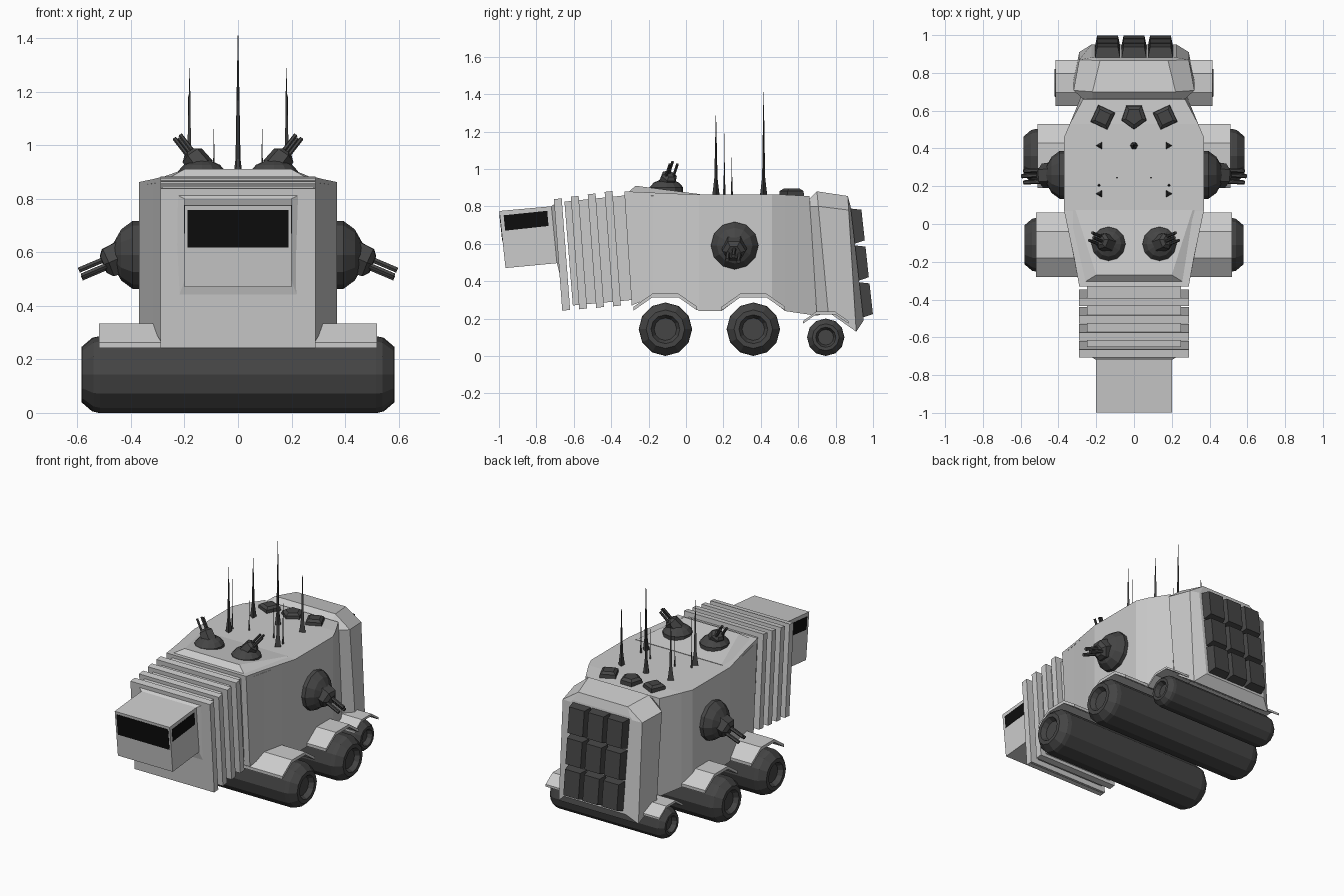
import bpy, bmesh, math
from mathutils import Vector

if "Cube" in bpy.data.objects:
    bpy.data.objects.remove(bpy.data.objects["Cube"])


def material(name, v):
    m = bpy.data.materials.new(name)
    m.diffuse_color = (v, v, v, 1)
    m.use_nodes = True
    m.node_tree.nodes["Principled BSDF"].inputs["Base Color"].default_value = m.diffuse_color
    return m


DARK = material("dark_metal", 0.06)
BLACK = material("black_glass", 0.004)


def loft(name, rings, mat=None, mirror=False):
    """Skin a list of equal-length point rings and cap both ends."""
    bm = bmesh.new()
    vs = [[bm.verts.new(p) for p in ring] for ring in rings]
    n = len(rings[0])
    for a, b in zip(vs, vs[1:]):
        for i in range(n):
            j = (i + 1) % n
            bm.faces.new((a[i], a[j], b[j], b[i]))
    bm.faces.new(vs[0])
    bm.faces.new(vs[-1])
    bmesh.ops.recalc_face_normals(bm, faces=bm.faces)
    me = bpy.data.meshes.new(name)
    bm.to_mesh(me)
    bm.free()
    ob = bpy.data.objects.new(name, me)
    bpy.context.collection.objects.link(ob)
    if mat:
        me.materials.append(mat)
    if mirror:
        ob.modifiers.new("mirror", 'MIRROR')
    return ob


def tube(name, stations, origin, axis, n, mat=DARK, mirror=False, turn=0.0):
    """Rings of (distance, radius) along an axis."""
    q = Vector(axis).to_track_quat('Z', 'Y')
    rings = []
    for t, r in stations:
        ang = [turn + 2 * math.pi * i / n for i in range(n)]
        rings.append([Vector(origin) + q @ Vector((r * math.cos(a), r * math.sin(a), t)) for a in ang])
    return loft(name, rings, mat, mirror)


def sec(yt, yb, hw, zb, zt, tw=None, zs=None):
    """Symmetric hull section leaning from yb (bottom) to yt (top), optional shoulders."""
    pts = [(-hw, zb), (hw, zb)]
    if tw is None:
        pts += [(hw, zt), (-hw, zt)]
    else:
        pts += [(hw, zs), (tw, zt), (-tw, zt), (-hw, zs)]
    return [(x, yb + (yt - yb) * (z - zb) / (zt - zb), z) for x, z in pts]


# Main hull with arched underside
WHEELS = [(-0.11, 0.143, 0.58, 0.52, 1.0), (0.36, 0.143, 0.585, 0.51, 1.0), (0.747, 0.1, 0.42, 0.415, 0.72)]
hull = [sec(-0.33, -0.29, 0.29, 0.27, 0.88)]
for y, hw, zb in [(-0.18, 0.317, 0.315), (-0.04, 0.347, 0.315), (0.07, 0.37, 0.24), (0.19, 0.37, 0.24),
                  (0.29, 0.37, 0.315), (0.43, 0.37, 0.315), (0.46, 0.37, 0.295), (0.53, 0.34, 0.24)]:
    hull.append(sec(y, y, hw, zb, 0.862 + max(0, 0.07 - y) * 0.045))
hull.append(sec(0.66, 0.70, 0.27, 0.215, 0.855))
loft("main_hull", hull)

# Raised wedge on the front roof
loft("roof_wedge", [
    [(-0.29, -0.325, 0.86), (0.29, -0.325, 0.86), (0.368, 0.07, 0.85), (-0.368, 0.07, 0.85)],
    [(-0.2, -0.27, 0.91), (0.2, -0.27, 0.91), (0.31, 0.075, 0.865), (-0.31, 0.075, 0.865)]])

# Ribbed neck: inner core plus plates
loft("neck_core", [sec(-0.65, -0.605, 0.25, 0.27, 0.825), sec(-0.31, -0.28, 0.25, 0.3, 0.86)])
for i in range(4):
    y, dz = -0.39 - 0.0905 * i, 0.013 * i
    loft("neck_rib", [sec(y - 0.045, y, 0.29, 0.265 - dz * 0.6, 0.877 - dz),
                      sec(y - 0.003, y + 0.042, 0.29, 0.27 - dz * 0.6, 0.882 - dz)])

# Tapered collar and head
loft("collar", [sec(-0.72, -0.69, 0.2, 0.495, 0.8), sec(-0.665, -0.625, 0.287, 0.24, 0.845)])
loft("head", [sec(-0.998, -0.965, 0.2, 0.47, 0.775), sec(-0.71, -0.68, 0.2, 0.497, 0.801)])
fy = lambda z: -0.998 + (0.775 - z) * 0.108
loft("front_window", [sec(fy(0.757) + d, fy(0.618) + d, 0.188, 0.618, 0.757) for d in (-0.002, 0.01)], BLACK)
loft("side_window", [[(x, -0.975, 0.752), (x, -0.742, 0.776), (x, -0.735, 0.695), (x, -0.967, 0.67)]
                     for x in (0.195, 0.202)], BLACK, True)

# Rear block
loft("rear_block", [
    sec(0.65, 0.70, 0.26, 0.215, 0.83, 0.22, 0.80),
    sec(0.70, 0.76, 0.32, 0.235, 0.88, 0.22, 0.80),
    sec(0.865, 0.91, 0.29, 0.13, 0.855, 0.18, 0.78),
    sec(0.88, 0.95, 0.225, 0.19, 0.80, 0.21, 0.785)])

# Rear grille: 3 x 3 tapered blocks
for row in range(3):
    for col in (-1, 0, 1):
        zt, cx = 0.79 - 0.197 * row, 0.14 * col
        rings = []
        for out, hw, a, b in ((-0.02, 0.07, 0, 0.197), (0.057, 0.055, 0.008, 0.172)):
            rings.append([(cx + x, 0.88 + (0.79 - z) * 0.11 + out, z) for x, z in
                          ((-hw, zt - b), (hw, zt - b), (hw, zt - a), (-hw, zt - a))])
        loft("rear_grille", rings, DARK)

# Roller wheels and faceted fenders
rollers = []
for y, r, L, fx, s in WHEELS:
    half = [(L - 0.03, r * 0.42), (L, r * 0.54), (L, r * 0.72), (L - 0.04 * s, r * 0.96), (L - 0.065 * s, r)]
    st = [(-t, q) for t, q in half] + [(t, q) for t, q in reversed(half)]
    rollers.append(tube("roller_wheel", st, (0, y, r), (1, 0, 0), 12))
    arc = [(-0.17, 0.12), (-0.07, 0.19), (0.07, 0.19), (0.17, 0.12)]
    rings = [[(x, y + a * s, r + b * s) for x, b in ((0.2, b), (fx, b), (fx, b - 0.02), (0.2, b - 0.02))]
             for a, b in arc]
    loft("fender", rings, None, True)


def turret(name, c, normal, R, h, aim, length):
    """Faceted dome, gun housing and three barrels, mirrored."""
    c, nrm, aim = Vector(c), Vector(normal), Vector(aim).normalized()
    tube(name + "_dome", [(-0.03, R), (0.25 * h, R), (0.7 * h, R * 0.75), (h, R * 0.35)], c, nrm, 12, DARK, True)
    base = c + nrm * h * 0.5
    tube(name + "_housing", [(0, R * 0.55), (length * 0.4, R * 0.5), (length * 0.5, R * 0.3)],
         base, aim, 6, DARK, True)
    side = aim.cross(nrm).normalized()
    up = side.cross(aim)
    for i, k in ((-1, 0), (0, 1), (1, 0)):
        o = base + side * i * R * 0.24 + up * (k - 0.4) * R * 0.22
        tube(name + "_barrel", [(0, R * 0.09), (length, R * 0.09)], o, aim, 6, DARK, True)


turret("roof_turret", (0.135, -0.105, 0.888), (0, 0, 1), 0.09, 0.055, (0.085, 0.035, 0.11), 0.15)
turret("side_turret", (0.37, 0.26, 0.59), (1, 0, 0), 0.127, 0.095, (0.2, -0.01, -0.085), 0.185)

# Antennas
for x, y, top, w, n in [(0, 0.415, 1.41, 0.022, 6), (0.18, 0.16, 1.288, 0.024, 3), (0.18, 0.415, 1.25, 0.024, 3),
                        (0.185, 0.205, 1.19, 0.008, 4), (0.09, 0.245, 1.06, 0.006, 4)]:
    h = top - 0.85
    tube("antenna", [(0, w), (0.04, w * 0.75), (0.1, w * 0.42), (h * 0.6, w * 0.24), (h, 0.001)],
         (x, y, 0.85), (0, 0, 1), n, DARK, x > 0, math.pi)

# Roof vents
for x, y, n, turn, mir in [(0.165, 0.565, 4, math.radians(70), True), (0, 0.57, 5, math.radians(90), False)]:
    tube("roof_vent", [(0, 0.07), (0.03, 0.068), (0.043, 0.045)], (x, y, 0.852), (0, 0, 1), n, DARK, mir, turn)

# Smooth the roller surfaces
for ob in bpy.context.view_layer.objects:
    ob.select_set(ob in rollers)
bpy.context.view_layer.objects.active = rollers[0]
bpy.ops.object.shade_smooth_by_angle(angle=math.radians(35))
